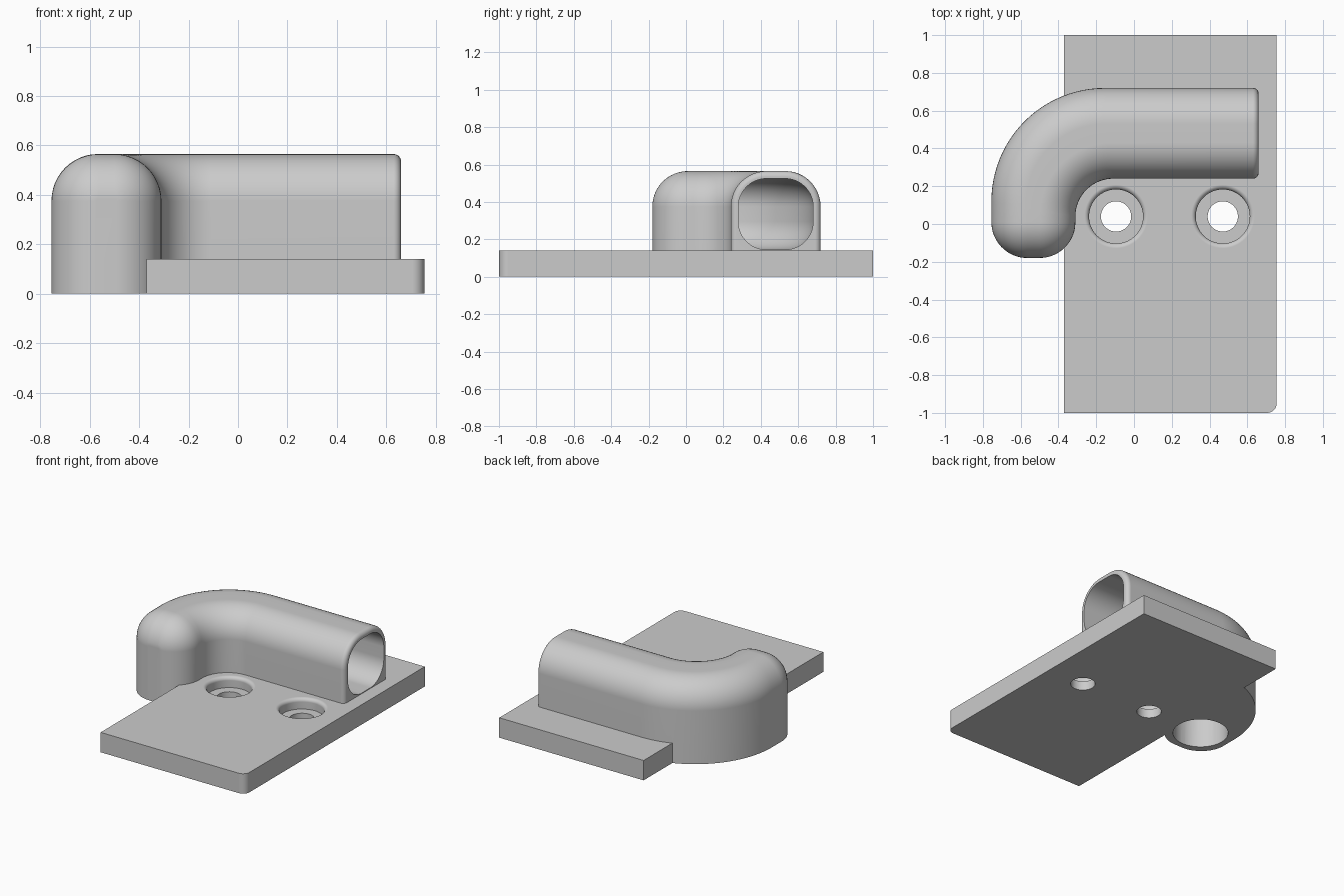
import bpy, bmesh
from math import sin, cos, pi, radians
from mathutils import Vector

if "Cube" in bpy.data.objects:
    bpy.data.objects.remove(bpy.data.objects["Cube"], do_unlink=True)

grey = bpy.data.materials.new("light grey")
grey.use_nodes = True
grey.diffuse_color = (0.6, 0.6, 0.6, 1)
grey.node_tree.nodes["Principled BSDF"].inputs["Base Color"].default_value = (0.6, 0.6, 0.6, 1)

TOP, ROUND, WALL, LIP = 0.565, 0.19, 0.04, 0.03
PLATE_TOP, END_X = 0.14, 0.66
CAVITY_FLOOR = 0.145
STEPS = 12


def finish(name, bm):
    bmesh.ops.recalc_face_normals(bm, faces=bm.faces)
    mesh = bpy.data.meshes.new(name)
    bm.to_mesh(mesh)
    bm.free()
    mesh.materials.append(grey)
    obj = bpy.data.objects.new(name, mesh)
    bpy.context.collection.objects.link(obj)
    return obj


def loft(name, rings):
    """Skin closed rings of equal length and cap both ends."""
    bm = bmesh.new()
    loops = [[bm.verts.new(p) for p in ring] for ring in rings]
    n = len(loops[0])
    for a, b in zip(loops, loops[1:]):
        for i in range(n):
            j = (i + 1) % n
            bm.faces.new((a[i], a[j], b[j], b[i]))
    bm.faces.new(loops[0])
    bm.faces.new(loops[-1])
    return finish(name, bm)


def lathe(name, profile, x, y, sides=64):
    """Stack of circles from (radius, height) pairs."""
    return loft(name, [[(x + r * cos(2 * pi * i / sides), y + r * sin(2 * pi * i / sides), z)
                        for i in range(sides)] for r, z in profile])


def stations(radius, lip):
    """Inner edge, outer edge and inset along the pipe, from open end to closed end."""
    path = []
    if lip:
        for i in range(7):
            a = i / 6 * pi / 2
            x = END_X - lip * (1 - cos(a))
            path.append(((x, 0.24), (x, 0.72), lip * (1 - sin(a))))
    else:
        path.append(((END_X + 0.1, 0.24), (END_X + 0.1, 0.72), 0))
    # quarter bend
    for i in range(25):
        a = i / 24 * pi / 2
        path.append(((-0.11 - 0.2 * sin(a), 0.04 + 0.2 * cos(a)),
                     (-0.155 - 0.6 * sin(a), 0.12 + 0.6 * cos(a)), 0))
    # rounded closed end
    for i in range(STEPS + 1):
        a = radians(87) * i / STEPS
        y = 0.01 - radius * sin(a)
        path.append(((-0.31, y), (-0.755, y), radius * (1 - cos(a))))
    return path


def section(inner, outer, inset, radius, wall, floor, round_floor):
    """Arch-shaped ring, with a rounded floor when it is a cavity."""
    p, q = Vector(inner), Vector(outer)
    u = (q - p).normalized()
    width = (q - p).length
    r = radius - inset
    left, right = wall + inset, width - wall - inset
    top = TOP - wall - inset
    arc = [i / STEPS * pi / 2 for i in range(STEPS + 1)]
    pts = [(left + r - r * cos(a), top - r + r * sin(a)) for a in arc]
    pts += [(right - r + r * sin(a), top - r + r * cos(a)) for a in arc]
    if round_floor:
        low = floor + inset
        pts += [(right - r + r * cos(a), low + r - r * sin(a)) for a in arc]
        pts += [(left + r - r * sin(a), low + r - r * cos(a)) for a in arc]
    else:
        pts += [(right, floor), (left, floor)]
    return [(*(p + u * s), z) for s, z in pts]


def combine(target, other, operation):
    mod = target.modifiers.new("combine", 'BOOLEAN')
    mod.operation, mod.object, mod.solver = operation, other, 'EXACT'
    bpy.context.view_layer.objects.active = target
    bpy.ops.object.modifier_apply(modifier=mod.name)
    bpy.data.objects.remove(other, do_unlink=True)


# Base plate with one rounded corner
corner = 0.05
outline = [(-0.37, 1), (-0.37, -1)]
outline += [(0.755 - corner + corner * sin(i / 8 * pi / 2),
             -1 + corner - corner * cos(i / 8 * pi / 2)) for i in range(9)]
outline += [(0.755, 1)]
bracket = loft("pipe_bracket", [[(x, y, z) for x, y in outline] for z in (0, PLATE_TOP)])

# Bent pipe housing
housing = loft("pipe_housing", [section(p, q, d, ROUND, 0, 0, False)
                                for p, q, d in stations(ROUND, LIP)])
combine(bracket, housing, 'UNION')

# Hollow inside the pipe, and its outlet through the underside
bore = ROUND - WALL
cavity = loft("pipe_cavity", [section(p, q, d, bore, WALL, CAVITY_FLOOR, True)
                              for p, q, d in stations(bore, 0)])
combine(bracket, cavity, 'DIFFERENCE')
outlet = lathe("outlet_cutter", [(0.18, -0.1), (0.18, 0.335)], -0.5325, 0.042)
combine(bracket, outlet, 'DIFFERENCE')

# Counterbored screw holes with a rounded rim
rim = 0.025
profile = [(0.08, -0.1), (0.08, 0.065), (0.143, 0.065)]
profile += [(0.143 + rim * (1 - cos(i / 6 * pi / 2)),
             PLATE_TOP - rim + rim * sin(i / 6 * pi / 2)) for i in range(7)]
profile += [(0.143 + rim, 0.2)]
for x in (-0.095, 0.47):
    combine(bracket, lathe("screw_hole_cutter", profile, x, 0.04), 'DIFFERENCE')

# Smooth curved surfaces, crisp edges
bpy.ops.object.select_all(action='DESELECT')
bracket.select_set(True)
bpy.context.view_layer.objects.active = bracket
bpy.ops.object.shade_smooth_by_angle(angle=radians(35))
weighted = bracket.modifiers.new("weighted_normals", 'WEIGHTED_NORMAL')
weighted.keep_sharp = True
